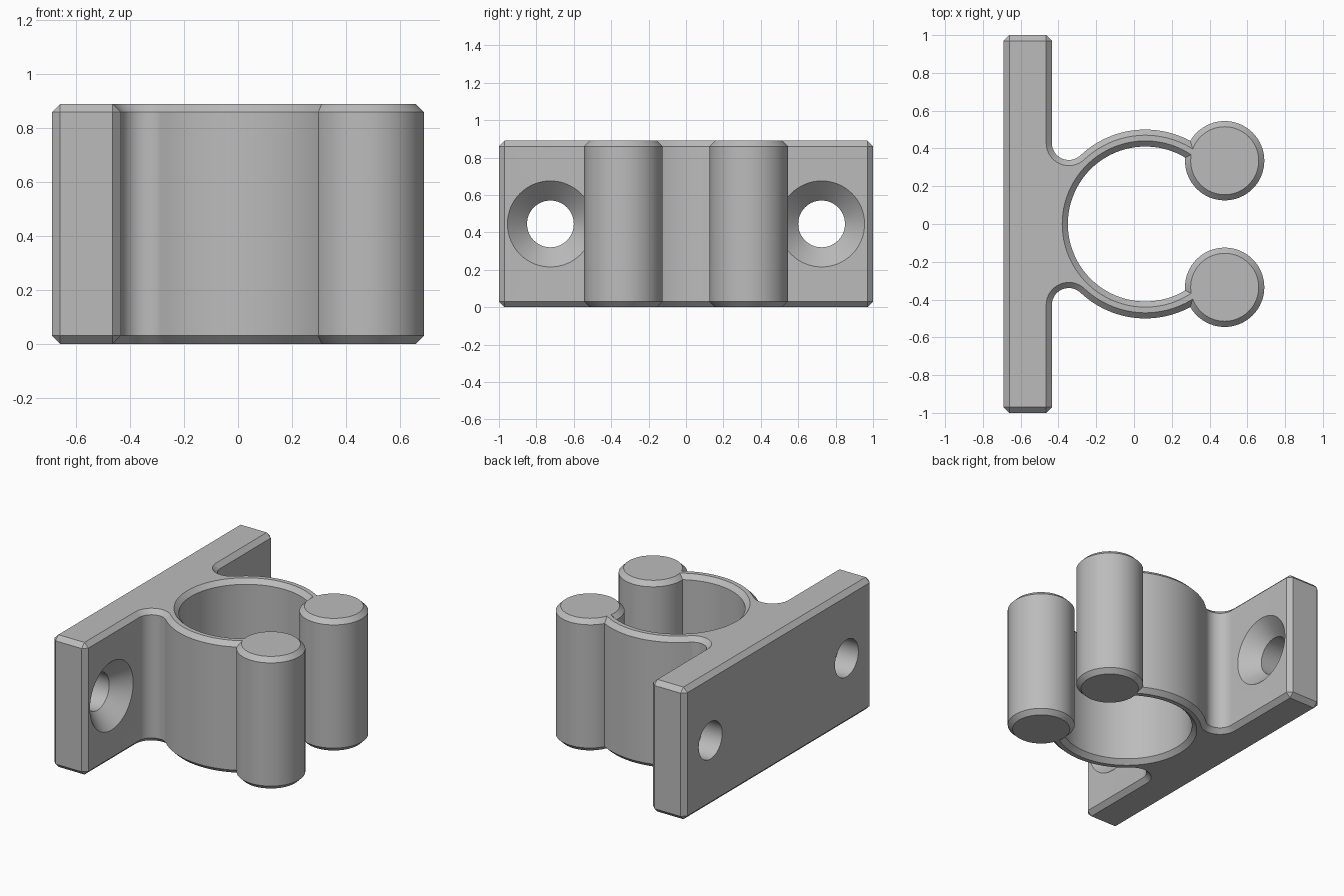
import bpy
import bmesh
from math import sin, cos, atan2, sqrt, pi, radians

if "Cube" in bpy.data.objects:
    bpy.data.objects.remove(bpy.data.objects["Cube"])

HEIGHT, CHAMFER = 0.89, 0.03
BACK, FACE, HALF = -0.69, -0.435, 1.0          # plate
RING_X, OUTER, INNER = 0.06, 0.50, 0.41        # clip ring
FILLET = 0.09
GRIP_X, GRIP_Y, GRIP_R = 0.48, 0.335, 0.21
HOLE_Y, HOLE_R, SINK_R = 0.725, 0.125, 0.23

grey = bpy.data.materials.new("plain grey")
grey.use_nodes = True
colour = (0.5, 0.5, 0.5, 1)
grey.diffuse_color = colour
grey.node_tree.nodes["Principled BSDF"].inputs["Base Color"].default_value = colour


def arc(cx, cy, r, start, end, steps):
    angles = [start + (end - start) * i / steps for i in range(steps + 1)]
    return [(cx + r * cos(a), cy + r * sin(a)) for a in angles]


def loft(name, layers):
    """Join matching closed loops into a capped solid."""
    bm = bmesh.new()
    loops = [[bm.verts.new(p) for p in layer] for layer in layers]
    for low, high in zip(loops, loops[1:]):
        for i in range(len(low)):
            bm.faces.new((low[i - 1], low[i], high[i], high[i - 1]))
    bm.faces.new(loops[0][::-1])
    bm.faces.new(loops[-1])
    bmesh.ops.remove_doubles(bm, verts=bm.verts, dist=0.0001)
    bmesh.ops.recalc_face_normals(bm, faces=bm.faces)
    mesh = bpy.data.meshes.new(name)
    bm.to_mesh(mesh)
    bm.free()
    mesh.materials.append(grey)
    obj = bpy.data.objects.new(name, mesh)
    bpy.context.collection.objects.link(obj)
    return obj


def activate(obj):
    bpy.ops.object.select_all(action="DESELECT")
    obj.select_set(True)
    bpy.context.view_layer.objects.active = obj


def extrude_chamfered(name, outline):
    """Stand an outline upright, inset at the bottom and top rims."""
    levels = ((0, CHAMFER), (CHAMFER, 0), (HEIGHT - CHAMFER, 0), (HEIGHT, CHAMFER))
    return loft(name, [[(x, y, z) for x, y in outline(d)] for z, d in levels])


def bracket_outline(d):
    """Plate, fillets and open ring, inset by d."""
    fx = FACE + FILLET
    fy = -sqrt((OUTER + FILLET) ** 2 - (RING_X - fx) ** 2)
    meet = atan2(-fy, RING_X - fx)
    tip = radians(-55)
    c = CHAMFER
    half = [(BACK + d, -HALF + c), (BACK + c, -HALF + d),
            (FACE - c, -HALF + d), (FACE - d, -HALF + c)]
    half += arc(fx, fy, FILLET + d, pi, meet, 16)
    half += arc(RING_X, 0, OUTER - d, meet - pi, tip, 28)[1:]
    half += arc(RING_X, 0, INNER + d, tip, -pi, 44)
    return half + [(x, -y) for x, y in half[-2::-1]]


def circle(cx, cy, r):
    return arc(cx, cy, r, 0, 2 * pi, 64)[:-1]


# Mounting plate with the clip ring
bracket = extrude_chamfered("mounting_plate_and_ring", bracket_outline)

# Countersunk screw holes
cone = SINK_R - HOLE_R
stations = ((BACK - 0.1, HOLE_R), (FACE - cone, HOLE_R), (FACE + 0.015, SINK_R + 0.015))
for side in (-1, 1):
    cutter = loft("screw_hole_cutter", [
        [(x, y, z) for y, z in circle(side * HOLE_Y, HEIGHT / 2, r)] for x, r in stations])
    cutter.hide_render = True
    mod = bracket.modifiers.new("screw_hole", "BOOLEAN")
    mod.operation = "DIFFERENCE"
    mod.solver = "EXACT"
    mod.object = cutter
    activate(bracket)
    bpy.ops.object.modifier_apply(modifier=mod.name)
    bpy.data.objects.remove(cutter)

# Round grip posts at the mouth of the clip
parts = [bracket]
for name, side in (("right_grip_post", -1), ("left_grip_post", 1)):
    parts.append(extrude_chamfered(
        name, lambda d, s=side: circle(GRIP_X, s * GRIP_Y, GRIP_R - d)))

for part in parts:
    activate(part)
    bpy.ops.object.shade_smooth_by_angle(angle=radians(30))
